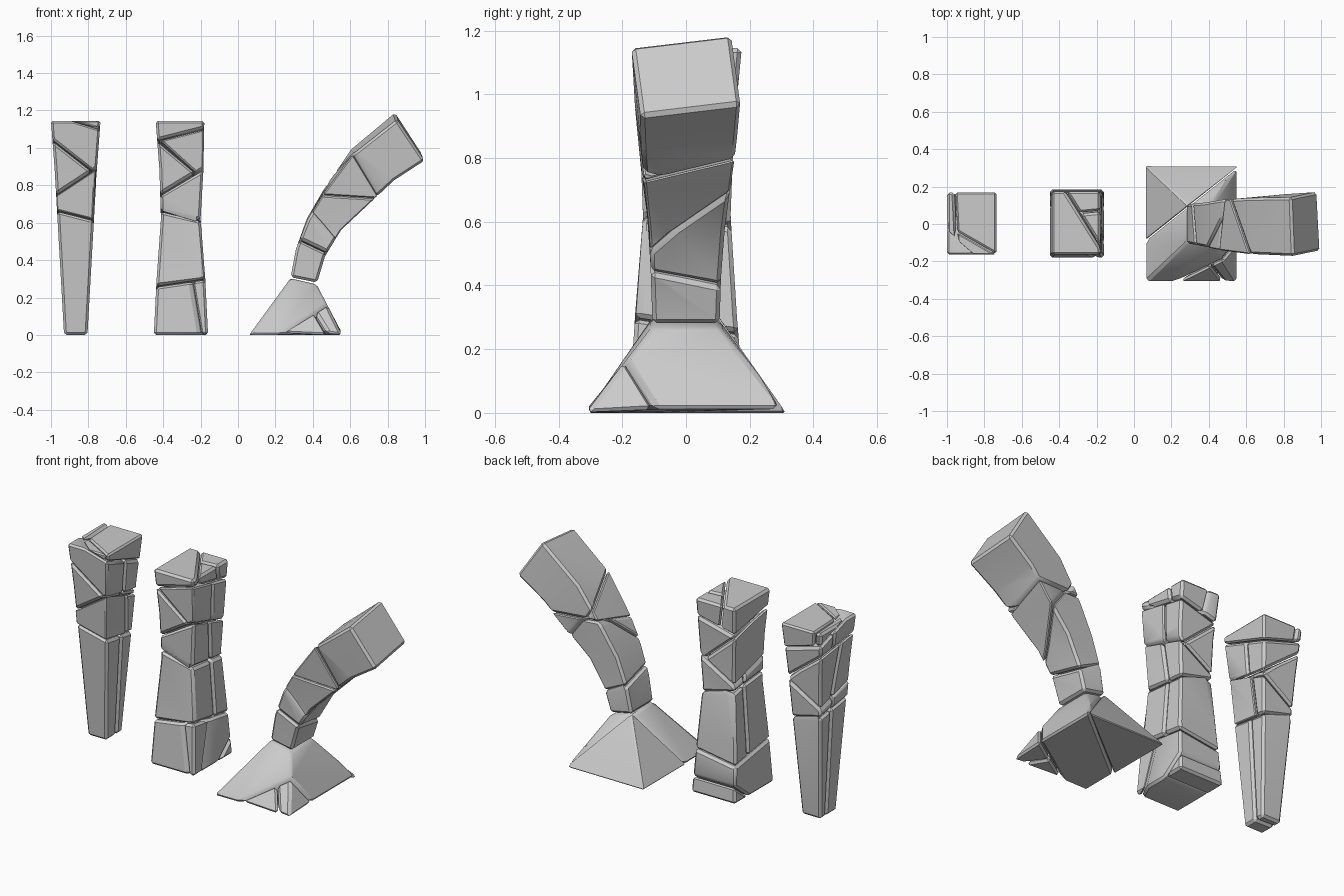
import bpy, bmesh, math
from mathutils import Vector

if "Cube" in bpy.data.objects:
    bpy.data.objects.remove(bpy.data.objects["Cube"])

GAP = 0.003      # half width of the cracks
BEVEL = 0.013    # chipped edge width


def loft(rings):
    """Closed four-sided column through rings of four corners."""
    bm = bmesh.new()
    vs = [[bm.verts.new(p) for p in r] for r in rings]
    for a, b in zip(vs, vs[1:]):
        for i in range(4):
            j = (i + 1) % 4
            bm.faces.new((a[i], a[j], b[j], b[i]))
    bm.faces.new(vs[0][::-1])
    bm.faces.new(vs[-1])
    bmesh.ops.recalc_face_normals(bm, faces=bm.faces[:])
    return bm


def half(bm, co, no, side):
    """Copy of the part of bm on one side of a plane, capped."""
    out = bm.copy()
    n = Vector(no).normalized() * side
    bmesh.ops.bisect_plane(out, geom=out.verts[:] + out.edges[:] + out.faces[:],
                           dist=1e-5, plane_co=Vector(co) + n * GAP,
                           plane_no=n, clear_inner=True)
    rim = [e for e in out.edges if e.is_boundary]
    if rim:
        bmesh.ops.holes_fill(out, edges=rim, sides=0)
    return out


def finish(bm, name):
    """Bevel one stone and make it an object."""
    bmesh.ops.remove_doubles(bm, verts=bm.verts[:], dist=0.014)
    bmesh.ops.recalc_face_normals(bm, faces=bm.faces[:])
    sharp = [e for e in bm.edges if len(e.link_faces) == 2
             and e.calc_face_angle(0) > math.radians(32)]
    bmesh.ops.bevel(bm, geom=sharp, offset=BEVEL, offset_type='OFFSET',
                    segments=1, profile=0.5, affect='EDGES', clamp_overlap=True)
    me = bpy.data.meshes.new(name)
    bm.to_mesh(me)
    ob = bpy.data.objects.new(name, me)
    bpy.context.collection.objects.link(ob)
    bpy.ops.object.select_all(action='DESELECT')
    ob.select_set(True)
    bpy.context.view_layer.objects.active = ob
    bpy.ops.object.shade_smooth_by_angle(angle=math.radians(30))


def crack(bm, tree, name):
    """Tree is (point, normal, stones below, stones above); None is a whole stone."""
    if tree is None:
        if len(bm.faces) > 3:
            finish(bm, name)
        bm.free()
        return
    co, no, below, above = tree
    crack(half(bm, co, no, -1), below, name)
    crack(half(bm, co, no, 1), above, name)
    bm.free()


def box_ring(z, x0, x1, y0, y1):
    return [(x0, y0, z), (x1, y0, z), (x1, y1, z), (x0, y1, z)]


def bent_ring(xl, zl, xr, zr, w, roll=0):
    s = roll * 0.125
    return [(xl + roll * .05, -w - s, zl - roll * w), (xr + roll * .07, -w + s, zr - roll * w),
            (xr - roll * .07, w + s, zr + roll * w), (xl - roll * .05, w - s, zl + roll * w)]


# tapered stone spike
spike = loft([box_ring(*r) for r in [
    (0, -.93, -.805, -.075, .075), (.62, -.965, -.77, -.12, .125),
    (.88, -.98, -.755, -.14, .145), (1.145, -1.0, -.735, -.165, .17)]])
crack(spike, (
    (-.87, -.12, .64), (.25, .15, 1),
    ((-.87, .02, .3), (.05, 1, 0), None, None),
    ((-.87, -.15, .82), (-.54, .25, .84),
     ((-.87, .03, .7), (-.2, 1, .1), None, None),
     ((-.88, -.16, .955), (.61, .1, .79),
      ((-.9, .0, .9), (-.1, 1, .2), None, None),
      ((-.74, -.15, 1.1), (.3, .35, 1),
       ((-.8, .02, 1), (.1, 1, 0), None, None),
       ((-.945, 0, 1.1), (1, .05, .1), None,
        ((-.95, -.04, 1.1), (.5, .87, 0), None, None)))))), "spike_stone")

# straight pillar with a waist
pillar = loft([box_ring(*r) for r in [
    (0, -.45, -.16, -.18, .185), (.3, -.435, -.175, -.16, .16),
    (.62, -.412, -.2, -.135, .14), (.88, -.42, -.185, -.145, .15),
    (1.145, -.44, -.18, -.165, .175)]])
crack(pillar, (
    (-.3, -.13, .635), (.24, .1, 1),
    ((-.3, -.16, .28), (-.15, .15, 1),
     ((-.225, -.17, .14), (1, -.5, .2),
      ((-.3, .18, .1), (0, -.8, 1), None, None), None),
     ((-.3, .04, .4), (.05, 1, 0), None, None)),
    ((-.3, -.15, 1.07), (-.25, .2, 1),
     ((-.3, -.14, .82), (-.52, .25, .86),
      ((-.3, .03, .7), (.1, 1, .1), None, None),
      ((-.33, -.15, .96), (.66, .2, .75), None,
       ((-.2, .02, .95), (-.2, 1, 0), None, None))),
     ((-.27, .03, 1.1), (.8, .5, .1), None,
      ((-.2, .07, 1.1), (-.1, 1, .1), None, None)))), "pillar_stone")

# bent pillar on a flared foot
bent = loft([bent_ring(*r) for r in [
    (.06, 0, .555, 0, .312), (.06, .012, .555, .012, .312),
    (.28, .30, .42, .27, .105),
    (.31, .46, .465, .42, .11), (.37, .62, .55, .565, .118, .03),
    (.46, .77, .70, .71, .135, .05), (.61, .98, .83, .84, .15, .09),
    (.845, 1.17, .99, .95, .157, .12)]])
crack(bent, (
    (.36, 0, .29), (.2, 0, 1),
    ((.22, -.31, 0), (.55, -.84, -.23),
     ((.06, -.09, 0), (-.62, .78, 0), None, None),
     ((.41, -.22, .12), (.8, .5, .1), None, None)),
    ((.57, -.13, .74), (.07, -.25, 1),
     ((.51, -.11, .52), (.8, -.93, .6),
      ((.38, 0, .46), (.4, .2, .85), None, None),
      ((.38, -.1, .42), (.53, -.2, .85), None, None)),
     ((.57, 0, .9), (.75, .45, .5), None, None))), "bent_pillar_stone")
